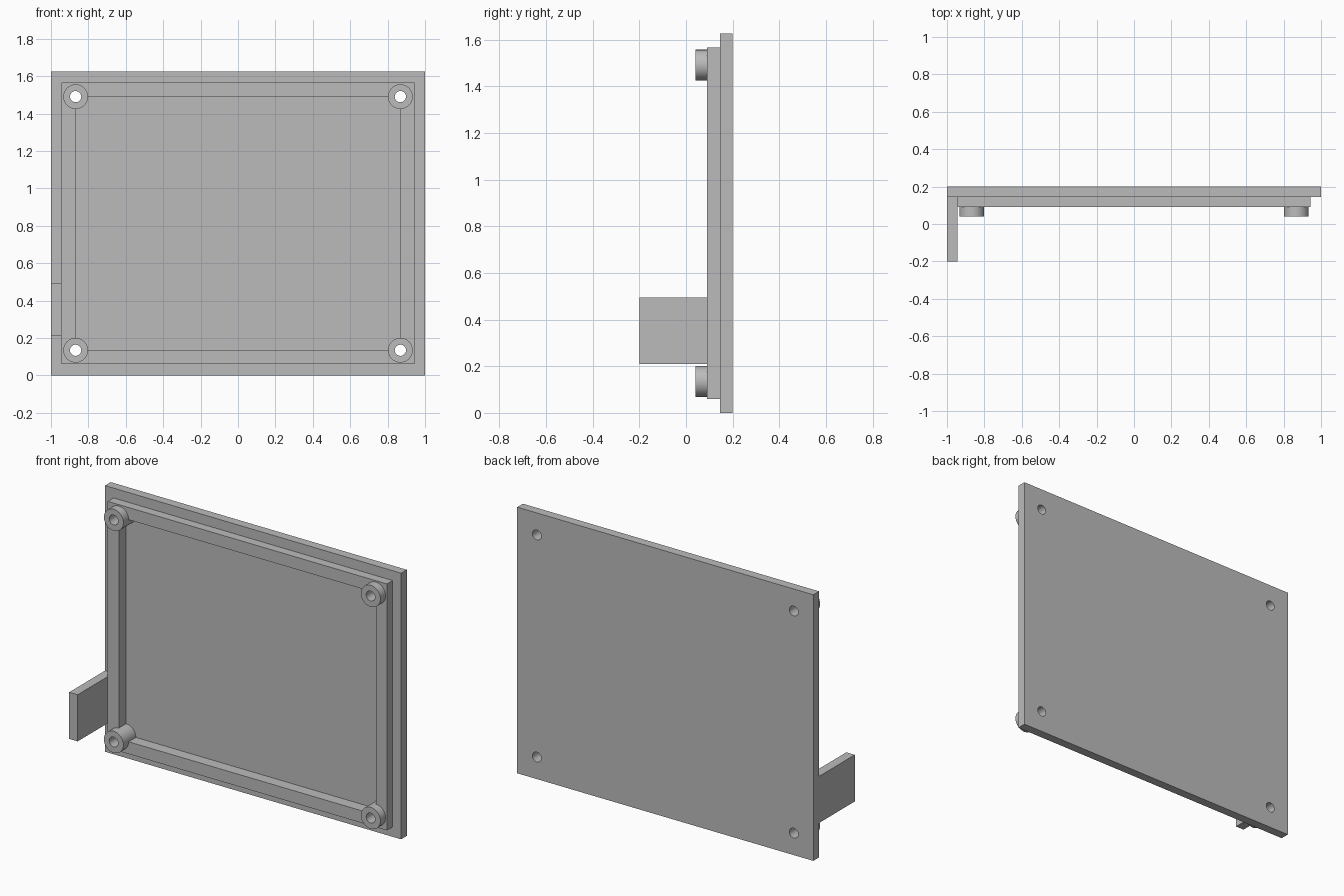
import bpy
import math

cube = bpy.data.objects.get("Cube")
if cube:
    bpy.data.objects.remove(cube, do_unlink=True)

grey = bpy.data.materials.new("plain grey")
grey.use_nodes = True
grey.diffuse_color = (0.5, 0.5, 0.5, 1)
grey.node_tree.nodes["Principled BSDF"].inputs["Base Color"].default_value = (0.5, 0.5, 0.5, 1)

HEIGHT = 1.625
MID = HEIGHT / 2
PLATE_FRONT, PLATE_BACK = 0.145, 0.2
RIM_FRONT, FLOOR, BOSS_FRONT = 0.09, 0.16, 0.04
HOLE_X, HOLE_Z = 0.868, 0.678


def finish(obj, name):
    obj.name = name
    obj.data.materials.clear()
    obj.data.materials.append(grey)
    return obj


def box(name, x0, x1, y0, y1, z0, z1):
    bpy.ops.mesh.primitive_cube_add(size=1, location=((x0 + x1) / 2, (y0 + y1) / 2, (z0 + z1) / 2))
    obj = bpy.context.object
    obj.scale = (x1 - x0, y1 - y0, z1 - z0)
    bpy.ops.object.transform_apply(location=True, rotation=False, scale=True)
    return finish(obj, name)


def rod(name, x, z, radius, y0, y1):
    bpy.ops.mesh.primitive_cylinder_add(vertices=48, radius=radius, depth=y1 - y0,
                                        location=(x, (y0 + y1) / 2, z),
                                        rotation=(math.pi / 2, 0, 0))
    bpy.ops.object.transform_apply(location=True, rotation=True, scale=True)
    return finish(bpy.context.object, name)


def cut(target, cutter):
    mod = target.modifiers.new("cut", 'BOOLEAN')
    mod.operation = 'DIFFERENCE'
    mod.solver = 'EXACT'
    mod.object = cutter
    bpy.ops.object.select_all(action='DESELECT')
    bpy.context.view_layer.objects.active = target
    target.select_set(True)
    bpy.ops.object.modifier_apply(modifier=mod.name)
    bpy.data.objects.remove(cutter, do_unlink=True)


def pocket():
    return box("pocket_cutter", -HOLE_X, HOLE_X, -0.1, FLOOR, MID - HOLE_Z, MID + HOLE_Z)


# Back plate and raised rim around a shallow pocket
plate = box("back_plate", -1, 1, PLATE_FRONT, PLATE_BACK, 0, HEIGHT)
rim = box("raised_rim", -0.943, 0.943, RIM_FRONT, PLATE_FRONT, 0.06, HEIGHT - 0.06)
cut(plate, pocket())
cut(rim, pocket())

# Corner bosses, with screw holes running through everything behind them
parts = [plate, rim]
for side, sx in (("right", -1), ("left", 1)):
    for level, sz in (("lower", -1), ("upper", 1)):
        x, z = sx * HOLE_X, MID + sz * HOLE_Z
        boss = rod(f"{level}_{side}_boss", x, z, 0.066, BOSS_FRONT, FLOOR)
        for part in (plate, rim, boss):
            cut(part, rod("hole_cutter", x, z, 0.03, -0.1, 0.3))
        parts.append(boss)

# Side tab projecting forward
parts.append(box("side_tab", -1, -0.943, -0.2, PLATE_FRONT, 0.21, 0.495))

for part in parts:
    bpy.ops.object.select_all(action='DESELECT')
    bpy.context.view_layer.objects.active = part
    part.select_set(True)
    bpy.ops.object.shade_smooth_by_angle(angle=math.radians(30))
